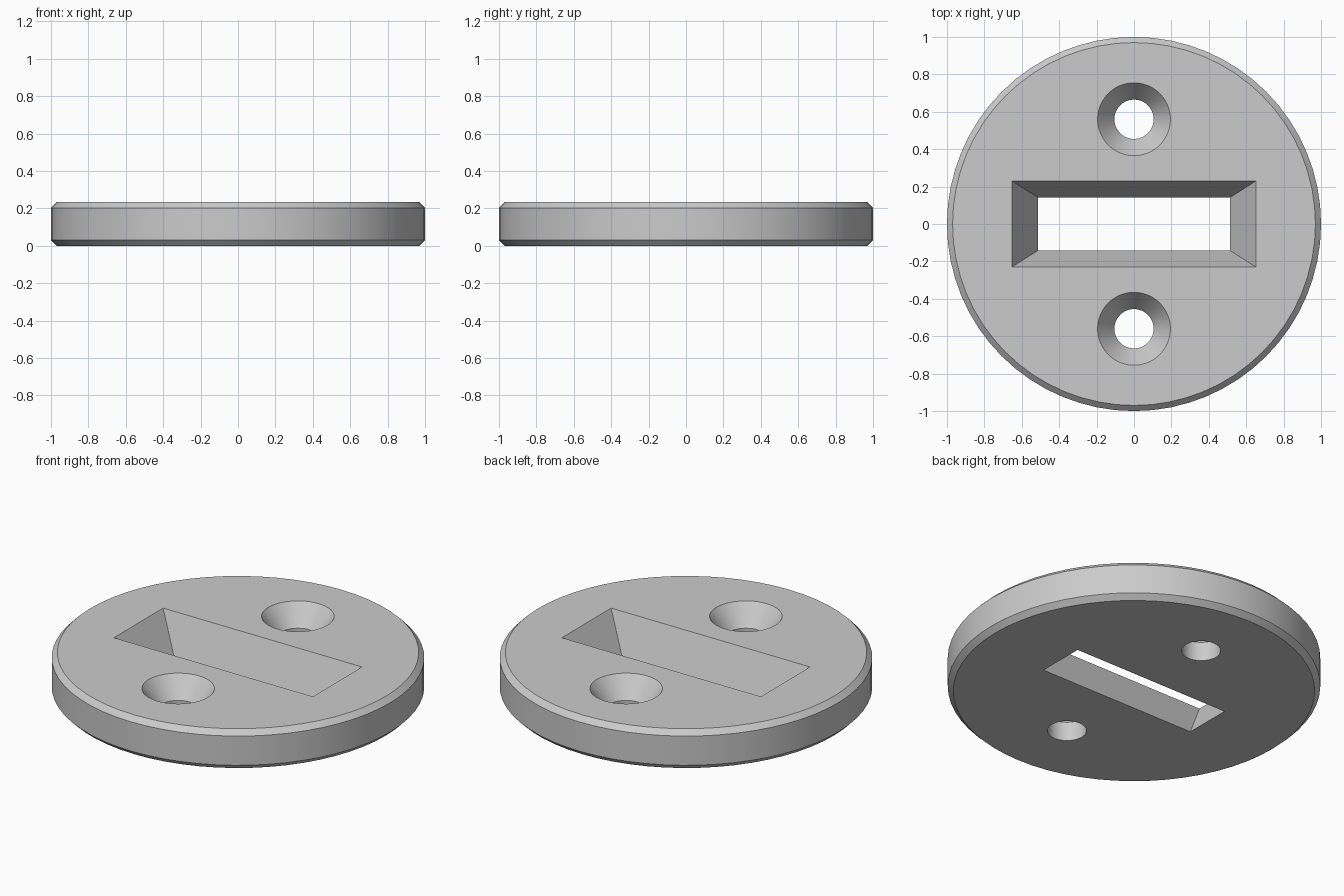
import bpy, bmesh
from math import cos, sin, pi, radians

if "Cube" in bpy.data.objects:
    bpy.data.objects.remove(bpy.data.objects["Cube"])

H = 0.233


def ring(r, z, n, cy=0.0):
    return [(r * cos(2 * pi * i / n), cy + r * sin(2 * pi * i / n), z) for i in range(n)]


def rect(hx, hy, z):
    return [(hx, -hy, z), (hx, hy, z), (-hx, hy, z), (-hx, -hy, z)]


def loft(name, rings):
    """Closed solid through a stack of equal-sized loops, bottom to top."""
    bm = bmesh.new()
    loops = [[bm.verts.new(p) for p in r] for r in rings]
    n = len(loops[0])
    for a, b in zip(loops, loops[1:]):
        for i in range(n):
            j = (i + 1) % n
            bm.faces.new((a[i], a[j], b[j], b[i]))
    bm.faces.new(loops[0][::-1])
    bm.faces.new(loops[-1])
    mesh = bpy.data.meshes.new(name)
    bm.to_mesh(mesh)
    bm.free()
    obj = bpy.data.objects.new(name, mesh)
    bpy.context.collection.objects.link(obj)
    return obj


# Round plate with chamfered rims
c = 0.03
plate = loft("round_plate", [ring(r, z, 64) for r, z in
                             ((1 - c, 0), (1, c), (1, H - c), (1 - c, H))])

# Tapered slot cutter, extended past both faces along the same slope
e = 0.2
dx, dy = 0.138 * e, 0.088 * e
cutters = [loft("slot_cutter", [rect(0.514 - dx, 0.142 - dy, -H * e),
                                rect(0.652 + dx, 0.230 + dy, H * (1 + e))])]

# Countersunk screw hole cutters
for y in (-0.56, 0.56):
    profile = ((0.105, -0.05), (0.105, H - 0.12), (0.195, H), (0.195, H + 0.05))
    cutters.append(loft("screw_hole_cutter", [ring(r, z, 48, y) for r, z in profile]))

bpy.context.view_layer.objects.active = plate
plate.select_set(True)
for cut in cutters:
    mod = plate.modifiers.new("cut", 'BOOLEAN')
    mod.operation = 'DIFFERENCE'
    mod.solver = 'EXACT'
    mod.object = cut
    bpy.ops.object.modifier_apply(modifier=mod.name)
    bpy.data.objects.remove(cut)

bpy.ops.object.shade_smooth_by_angle(angle=radians(30))
